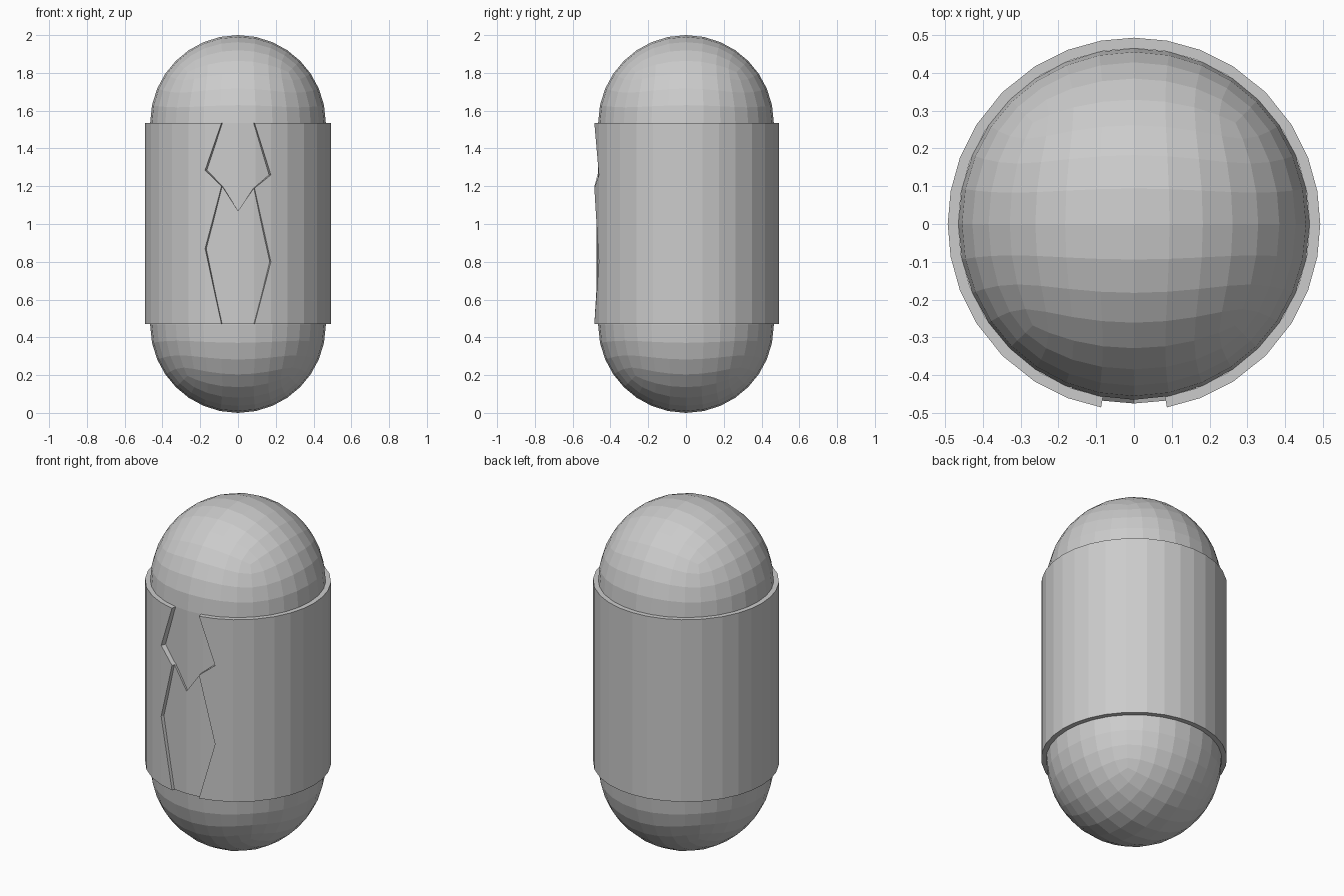
import bpy, bmesh, math

if "Cube" in bpy.data.objects:
    bpy.data.objects.remove(bpy.data.objects["Cube"])

TOP, BOT = 1.535, 0.47          # jacket rim heights
R_BODY, R_VEST, R_OUT = 0.465, 0.475, 0.493

# 32 ring angles, spaced like the rounded-cube caps (0 = front)
STEP = [math.asin(math.sin(math.pi / 4) * k / 4) for k in range(-4, 4)]


def ring_angle(k):
    q, i = divmod(k + 4, 8)
    return q * math.pi / 2 + STEP[i]


def finish(bm, name):
    bmesh.ops.recalc_face_normals(bm, faces=bm.faces)
    mesh = bpy.data.meshes.new(name)
    bm.to_mesh(mesh)
    bm.free()
    obj = bpy.data.objects.new(name, mesh)
    bpy.context.collection.objects.link(obj)
    return obj


def shell(name, polygons, r_out, r_in):
    """Wrap (ring step, height) polygons on a cylinder and thicken inwards."""
    bm = bmesh.new()
    cache = {}

    def vert(p):
        if p not in cache:
            a = ring_angle(p[0])
            cache[p] = bm.verts.new((r_out * math.sin(a), -r_out * math.cos(a), p[1]))
        return cache[p]

    for poly in polygons:
        bm.faces.new([vert(p) for p in poly])
    geo = bmesh.ops.extrude_face_region(bm, geom=bm.faces[:], use_keep_orig=True)["geom"]
    for v in geo:
        if isinstance(v, bmesh.types.BMVert):
            v.co.x *= r_in / r_out
            v.co.y *= r_in / r_out
    return finish(bm, name)


# Capsule body: rounded cube split at its equator and stretched
bpy.ops.mesh.primitive_cube_add(size=2)
ball = bpy.context.object
sub = ball.modifiers.new("round", "SUBSURF")
sub.levels = 3
bpy.ops.object.modifier_apply(modifier="round")
bm = bmesh.new()
bm.from_mesh(ball.data)
bpy.data.objects.remove(ball)
for v in bm.verts:
    v.co = v.co.normalized() * R_BODY
equator = [e for e in bm.edges if all(abs(v.co.z) < 1e-4 for v in e.verts)]
bmesh.ops.split_edges(bm, edges=equator)
upper = {v for f in bm.faces if f.calc_center_median().z > 0 for v in f.verts}
for v in bm.verts:
    v.co.z += 2 - R_BODY if v in upper else R_BODY
bmesh.ops.bridge_loops(bm, edges=[e for e in bm.edges if e.is_boundary])
finish(bm, "capsule_body")

# Jacket: ring of panels with zigzag lapel edges at the front
polys = [[(k, BOT), (k + 1, BOT), (k + 1, TOP), (k, TOP)] for k in range(3, 29)]
for side, lapel, notch, hem in ((1, 1.26, 1.19, 0.80), (-1, 1.285, 1.20, 0.87)):
    a, b, c = (1, 2, 3) if side > 0 else (31, 30, 29)
    polys += [
        [(a, TOP), (b, TOP), (b, lapel)],
        [(b, lapel), (a, notch), (b, hem)],
        [(b, hem), (a, BOT), (b, BOT)],
        [(b, TOP), (b, lapel), (b, hem), (b, BOT), (c, BOT), (c, TOP)],
    ]
shell("jacket", polys, R_OUT, R_BODY)

# Thin vest panel with a V neck behind the jacket opening
neck = {-2: 1.28, -1: 1.20, 0: 1.07, 1: 1.19, 2: 1.26}
shell("vest_panel",
      [[(k, BOT), (k + 1, BOT), (k + 1, neck[k + 1]), (k, neck[k])] for k in range(-2, 2)],
      R_VEST, R_BODY - 0.005)
